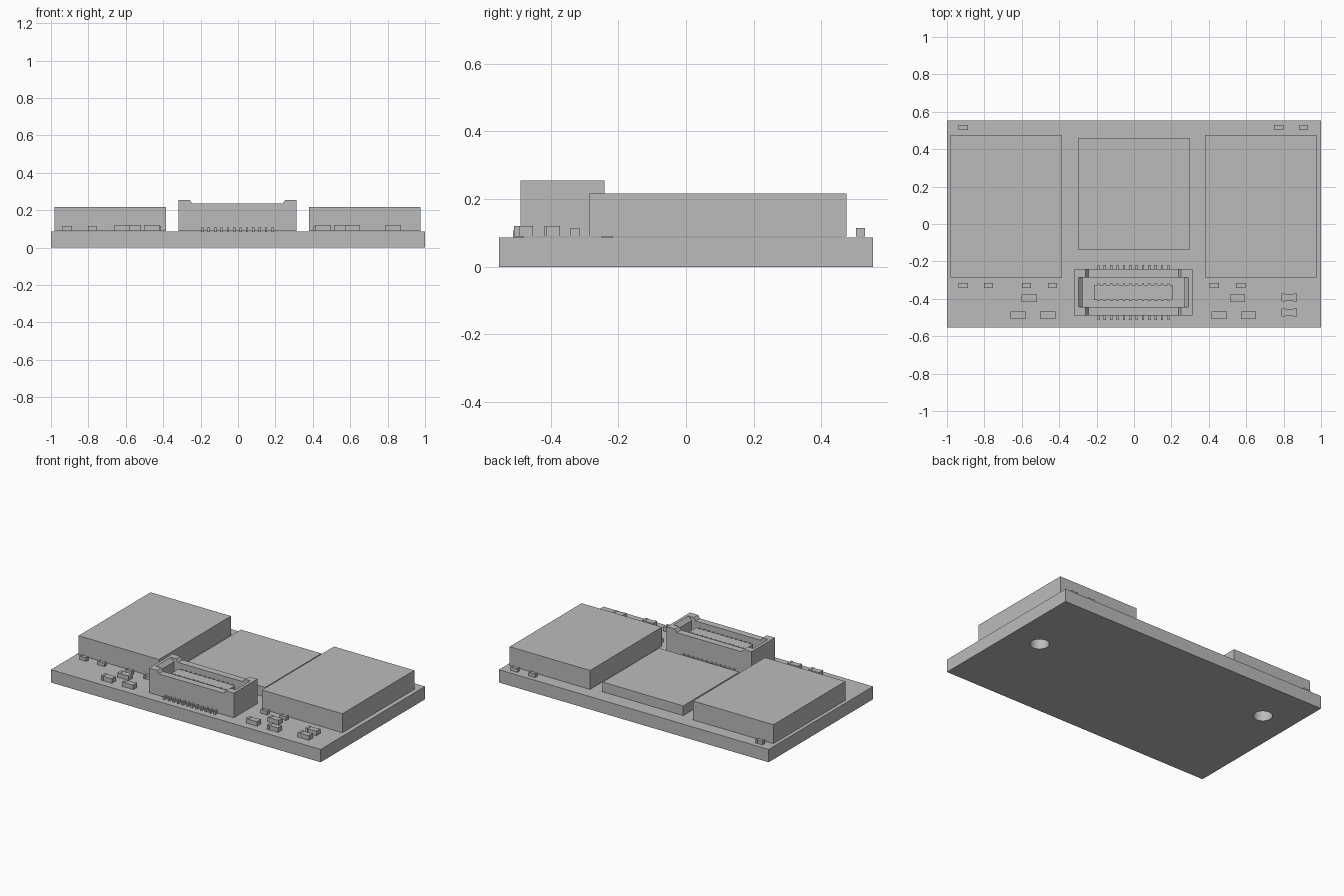
import bpy
import bmesh
from mathutils import Matrix, Vector

cube = bpy.data.objects.get("Cube")
if cube:
    bpy.data.objects.remove(cube, do_unlink=True)

grey = bpy.data.materials.new("plain grey")
grey.use_nodes = True
colour = (0.5, 0.5, 0.5, 1)
grey.diffuse_color = colour
grey.node_tree.nodes["Principled BSDF"].inputs["Base Color"].default_value = colour


def finish(name, bm):
    bmesh.ops.recalc_face_normals(bm, faces=bm.faces)
    mesh = bpy.data.meshes.new(name)
    bm.to_mesh(mesh)
    bm.free()
    mesh.materials.append(grey)
    obj = bpy.data.objects.new(name, mesh)
    bpy.context.collection.objects.link(obj)
    return obj


def add_box(bm, x, y, z):
    """Box from (low, high) pairs on each axis."""
    low, high = Vector((x[0], y[0], z[0])), Vector((x[1], y[1], z[1]))
    matrix = Matrix.Translation((low + high) / 2) @ Matrix.Diagonal((high - low).to_4d())
    bmesh.ops.create_cube(bm, size=1, matrix=matrix)


def box(name, x, y, z):
    bm = bmesh.new()
    add_box(bm, x, y, z)
    return finish(name, bm)


def extrude_profile(bm, points, y):
    """Prism from an x-z outline, between two y positions."""
    face = bm.faces.new([bm.verts.new((px, y[0], pz)) for px, pz in points])
    new = bmesh.ops.extrude_face_region(bm, geom=[face])["geom"]
    verts = [v for v in new if isinstance(v, bmesh.types.BMVert)]
    bmesh.ops.translate(bm, vec=(0, y[1] - y[0], 0), verts=verts)


BOARD_TOP = 0.086
SEAT = 0.09

# Circuit board with two round locating holes
board = box("circuit_board", (-1, 1), (-0.553, 0.553), (0, BOARD_TOP))
bm = bmesh.new()
for x, y in ((0.79, 0.06), (-0.79, 0.26)):
    bmesh.ops.create_cone(bm, cap_ends=True, segments=32, radius1=0.058, radius2=0.058,
                          depth=0.3, matrix=Matrix.Translation((x, y, BOARD_TOP / 2)))
cutter = finish("hole_cutter", bm)
cutter.hide_render = True
cutter.display_type = 'WIRE'
holes = board.modifiers.new("holes", 'BOOLEAN')
holes.operation = 'DIFFERENCE'
holes.solver = 'EXACT'
holes.object = cutter

# Large chip packages
box("left_chip", (0.379, 0.975), (-0.287, 0.475), (SEAT, 0.217))
box("right_chip", (-0.981, -0.385), (-0.287, 0.475), (SEAT, 0.217))
box("middle_chip", (-0.3, 0.297), (-0.137, 0.459), (SEAT, 0.155))

# Connector housing: long walls with raised corners, chamfered ends, floor
CX, CY = -0.003, -0.365
HALF_X, HALF_Y = 0.315, 0.124
RIM, WALL_TOP = 0.255, 0.235
half = [(HALF_X, SEAT), (HALF_X, RIM), (0.255, RIM), (0.241, WALL_TOP)]
wall = half + [(-x, z) for x, z in reversed(half)]
end = [(HALF_X, SEAT), (HALF_X, RIM), (0.295, RIM), (0.272, 0.23), (0.272, SEAT)]
bm = bmesh.new()
inner = 0.078
for side in (-1, 1):
    extrude_profile(bm, wall, (side * inner, side * HALF_Y))
    extrude_profile(bm, [(side * x, z) for x, z in end], (-inner, inner))
add_box(bm, (-0.272, 0.272), (-inner, inner), (SEAT, 0.13))
housing = finish("connector_housing", bm)
housing.location = (CX, CY, 0)

# Raised tongue inside the connector
box("connector_tongue", (CX - 0.21, CX + 0.21), (CY - 0.04, CY + 0.04), (0.125, 0.215))

# Solder legs outside and contacts on the tongue
legs, contacts = bmesh.new(), bmesh.new()
COUNT, PITCH = 12, 0.034
for i in range(COUNT):
    x = CX + (i - (COUNT - 1) / 2) * PITCH
    span = (x - 0.006, x + 0.006)
    for side in (-1, 1):
        near, far = CY + side * 0.115, CY + side * 0.147
        add_box(legs, span, sorted((near, far)), (BOARD_TOP, 0.108))
        near, far = CY + side * 0.035, CY + side * 0.046
        add_box(contacts, span, sorted((near, far)), (0.125, 0.218))
finish("connector_legs", legs)
finish("connector_contacts", contacts)


def surface_part(name, x, y, size, cap):
    """Small component: a body between two slightly larger end caps."""
    sx, sy, sz = (s / 2 for s in size)
    top = SEAT + size[2]
    bm = bmesh.new()
    add_box(bm, (x - sx + cap, x + sx - cap), (y - sy + 0.002, y + sy - 0.002),
            (SEAT, top - 0.002))
    for side in (-1, 1):
        add_box(bm, sorted((x + side * sx, x + side * (sx - cap))),
                (y - sy, y + sy), (SEAT, top))
    finish(name, bm)


# Larger surface components
large = [(-0.56, -0.397), (-0.62, -0.488), (-0.462, -0.488), (0.553, -0.397),
         (0.455, -0.488), (0.612, -0.488), (0.83, -0.393), (0.83, -0.473)]
for i, (x, y) in enumerate(large):
    surface_part(f"capacitor_{i + 1}", x, y, (0.082, 0.042, 0.031), 0.017)

# Smaller surface components in a front row and a back row
small = [(x, -0.328) for x in (-0.912, -0.778, -0.575, -0.436, 0.43, 0.57)]
small += [(x, 0.516) for x in (-0.912, 0.773, 0.906)]
for i, (x, y) in enumerate(small):
    surface_part(f"resistor_{i + 1}", x, y, (0.05, 0.026, 0.025), 0.011)
